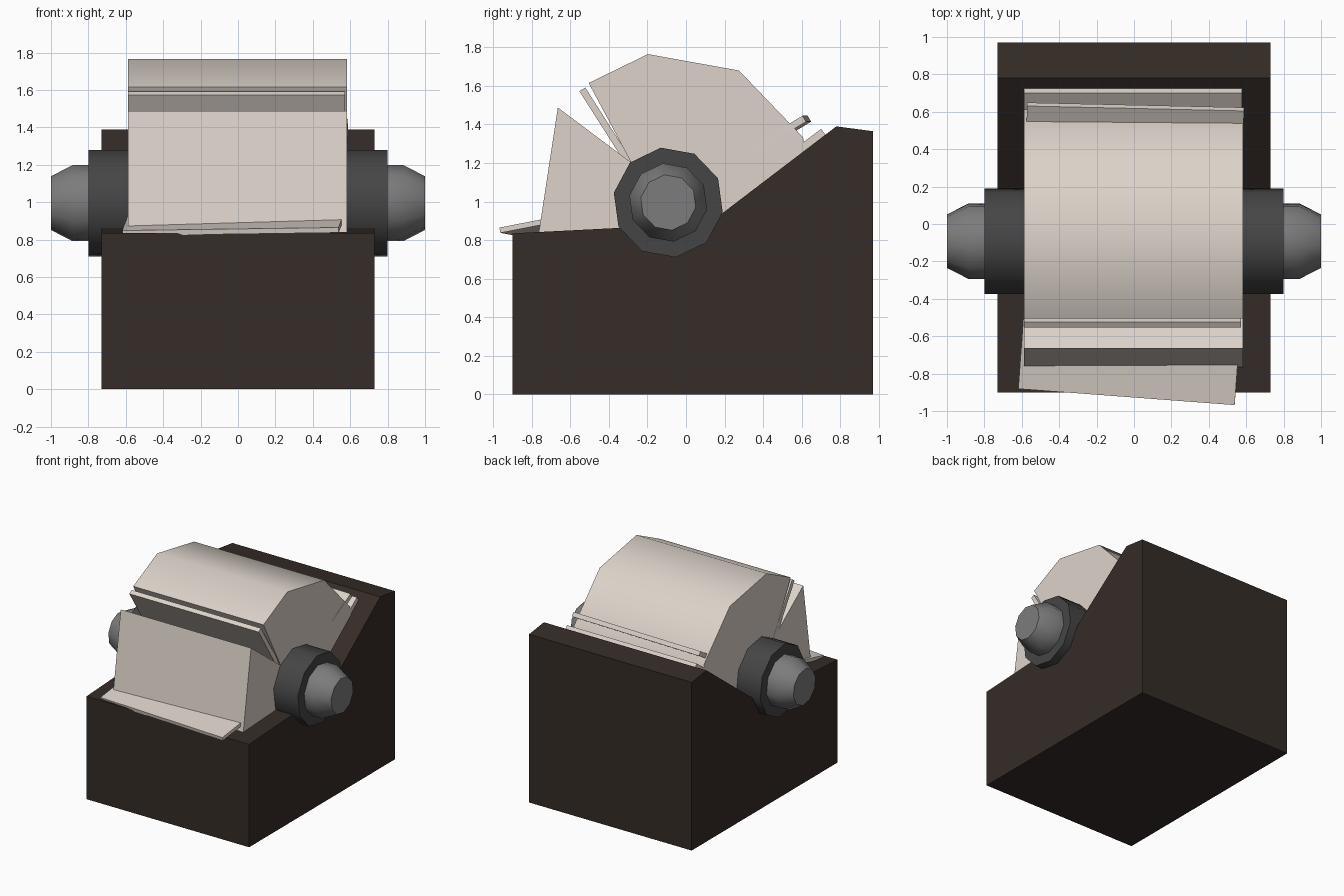
import bpy, bmesh, math
from mathutils import Matrix

if "Cube" in bpy.data.objects:
    bpy.data.objects.remove(bpy.data.objects["Cube"])

CY, CZ = -0.092, 0.995          # spindle axis position
PHASE = 97.8                    # decagon vertex angle seen from the right


def material(name, rgb):
    m = bpy.data.materials.new(name)
    m.diffuse_color = (*rgb, 1)
    m.use_nodes = True
    m.node_tree.nodes["Principled BSDF"].inputs["Base Color"].default_value = m.diffuse_color
    return m


BROWN = material("dark_brown", (0.036, 0.025, 0.020))
CREAM = material("cream_paper", (0.72, 0.65, 0.59))
DARK = material("dark_grey", (0.06, 0.06, 0.06))
GREY = material("mid_grey", (0.2, 0.2, 0.2))


def finish(name, bm, mat, smooth=False):
    bmesh.ops.recalc_face_normals(bm, faces=bm.faces)
    me = bpy.data.meshes.new(name)
    bm.to_mesh(me)
    bm.free()
    ob = bpy.data.objects.new(name, me)
    bpy.context.collection.objects.link(ob)
    me.materials.append(mat)
    if smooth:
        bpy.ops.object.select_all(action='DESELECT')
        ob.select_set(True)
        bpy.context.view_layer.objects.active = ob
        bpy.ops.object.shade_smooth_by_angle(angle=math.radians(40))
    return ob


def loft(name, rings, mat, smooth=False):
    """Skin a list of (x, [(y, z), ...]) cross-sections and cap both ends."""
    bm = bmesh.new()
    loops = [[bm.verts.new((x, y, z)) for y, z in pts] for x, pts in rings]
    n = len(loops[0])
    for a, b in zip(loops, loops[1:]):
        for i in range(n):
            j = (i + 1) % n
            bm.faces.new((a[i], a[j], b[j], b[i]))
    bm.faces.new(loops[0])
    bm.faces.new(loops[-1])
    return finish(name, bm, mat, smooth)


def spoke(deg, r):
    a = math.radians(deg)
    return CY + r * math.cos(a), CZ + r * math.sin(a)


def decagon(r):
    return [spoke(PHASE + 36 * i, r) for i in range(10)]


def card(name, y, z, pitch, depth, thick, width, x=0.0, yaw=0.0, roll=0.0):
    """Thin card whose outer edge centre is (x, y, z); it runs along +local y."""
    bm = bmesh.new()
    bmesh.ops.create_cube(bm, size=1)
    rot = (Matrix.Rotation(math.radians(yaw), 4, 'Z')
           @ Matrix.Rotation(math.radians(roll), 4, 'Y')
           @ Matrix.Rotation(math.radians(pitch), 4, 'X'))
    bm.transform(Matrix.Translation((x, y, z)) @ rot
                 @ Matrix.Translation((0, depth / 2, 0))
                 @ Matrix.Diagonal((width, depth, thick, 1)))
    return finish(name, bm, CREAM)


# Sloped base
base = [(-0.90, 0), (0.97, 0), (0.97, 1.365), (0.78, 1.39),
        (0.12, 0.887), (-0.90, 0.835)]
loft("base", [(-0.73, base), (0.73, base)], BROWN)

# Wheel of packed cards, opened by a wedge-shaped gap at the front
R = 0.777
pack = [(-0.505, 1.615)] + [spoke(PHASE - 36 * i, R) for i in range(8)] \
    + [(-0.665, 1.488), (-0.285, 1.203)]
loft("card_pack", [(-0.587, pack), (0.582, pack)], CREAM, True)

# Loose cards: in the gap, at the back, and lying at the front
card("gap_card", -0.538, 1.582, -57.5, 0.45, 0.036, 1.16, x=-0.008)
card("rear_upright_card", 0.627, 1.430, 211, 0.5, 0.036, 1.16, x=0.008, yaw=-1.3)
card("rear_resting_card", 0.713, 1.361, 217, 0.6, 0.040, 1.165, x=-0.005)
card("front_card", -0.922, 0.843, 11, 0.6, 0.028, 1.16, x=-0.04, yaw=-4.3, roll=-0.8)

# Spindle collars and turning knobs on both sides
for side, s in (("left", -1), ("right", 1)):
    loft(side + "_collar", [(s * 0.57, decagon(0.287)), (s * 0.80, decagon(0.287))],
         DARK, True)
    loft(side + "_knob", [(s * 0.79, decagon(0.205)), (s * 0.885, decagon(0.205)),
                          (s * 1.0, decagon(0.145))], GREY, True)
